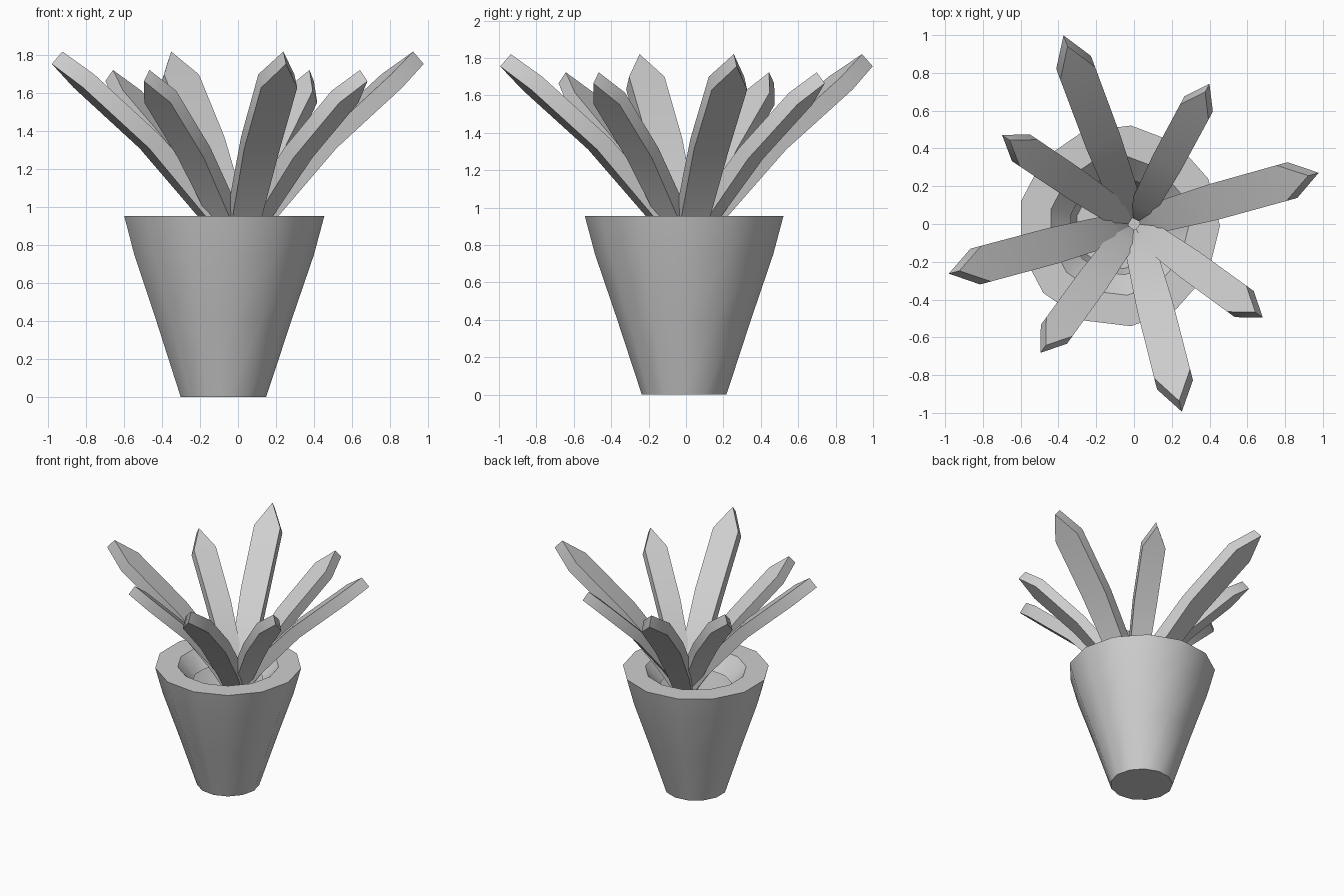
import bpy, bmesh, math
from mathutils import Matrix

cube = bpy.data.objects.get("Cube")
if cube:
    bpy.data.objects.remove(cube)

grey = bpy.data.materials.new("light_grey")
grey.use_nodes = True
grey.diffuse_color = (0.62, 0.62, 0.62, 1)
grey.node_tree.nodes["Principled BSDF"].inputs["Base Color"].default_value = (0.62, 0.62, 0.62, 1)


def finish(name, bm, angle):
    mesh = bpy.data.meshes.new(name)
    bm.to_mesh(mesh)
    bm.free()
    mesh.materials.append(grey)
    obj = bpy.data.objects.new(name, mesh)
    bpy.context.collection.objects.link(obj)
    bpy.ops.object.select_all(action='DESELECT')
    obj.select_set(True)
    bpy.context.view_layer.objects.active = obj
    bpy.ops.object.shade_smooth_by_angle(angle=math.radians(angle))
    return obj


def bridge(bm, a, b):
    n = len(a)
    for i in range(n):
        j = (i + 1) % n
        bm.faces.new((a[i], a[j], b[j], b[i]))


# Pot: thirteen-sided, tapered, with a wide rim and a shallow sloping lip inside
SIDES = 13
POT_X, POT_Y = -0.08, -0.01
POT_PROFILE = [(0.228, 0), (0.36, 0.4), (0.48, 0.75), (0.535, 0.955),
               (0.37, 0.955), (0.26, 0.83)]
bm = bmesh.new()
rings = []
for r, z in POT_PROFILE:
    rings.append([bm.verts.new((POT_X + r * math.cos(math.tau * i / SIDES),
                                POT_Y + r * math.sin(math.tau * i / SIDES), z))
                  for i in range(SIDES)])
for low, high in zip(rings, rings[1:]):
    bridge(bm, low, high)
bm.faces.new(rings[0][::-1])
finish("pot", bm, 35)

# Leaf sections: outer radius, outer height, inner radius, inner height, half width
LEAF = [(0.08, 0.78, 0.03, 0.85, 0.065),
        (0.20, 0.955, 0.11, 1.01, 0.08),
        (0.51, 1.31, 0.44, 1.37, 0.097),
        (0.87, 1.63, 0.81, 1.70, 0.098)]
LEAF_TIP = (1.015, 1.755, 0.957, 1.82)
BASE_Z = 0.8


def leaf(name, angle, reach, rise, width):
    bm = bmesh.new()

    def point(r, y, z):
        return bm.verts.new((r * reach, y * width, BASE_Z + (z - BASE_Z) * rise))

    sections = [[point(ro, -w, zo), point(ro, w, zo), point(ri, w, zi), point(ri, -w, zi)]
                for ro, zo, ri, zi, w in LEAF]
    for a, b in zip(sections, sections[1:]):
        bridge(bm, a, b)
    bm.faces.new(sections[0][::-1])
    # Pointed end
    ro, zo, ri, zi = LEAF_TIP
    outer, inner = point(ro, 0, zo), point(ri, 0, zi)
    a, b, c, d = sections[-1]
    bm.faces.new((a, b, outer))
    bm.faces.new((c, d, inner))
    bm.faces.new((b, c, inner, outer))
    bm.faces.new((d, a, outer, inner))
    bmesh.ops.recalc_face_normals(bm, faces=bm.faces)
    bm.transform(Matrix.Rotation(math.radians(angle), 4, 'Z'))
    finish(name, bm, 40)


# Four long leaves alternate with four short ones
for i, (angle, reach) in enumerate([(15.5, 1.0), (110.5, 1.05), (195, 1.0), (284.3, 1.01)]):
    leaf(f"long_leaf_{i + 1}", angle, reach, 1.0, 1.0)
for i, angle in enumerate([61.7, 146, 234, 324]):
    leaf(f"short_leaf_{i + 1}", angle, 0.83, 0.905, 0.87)
